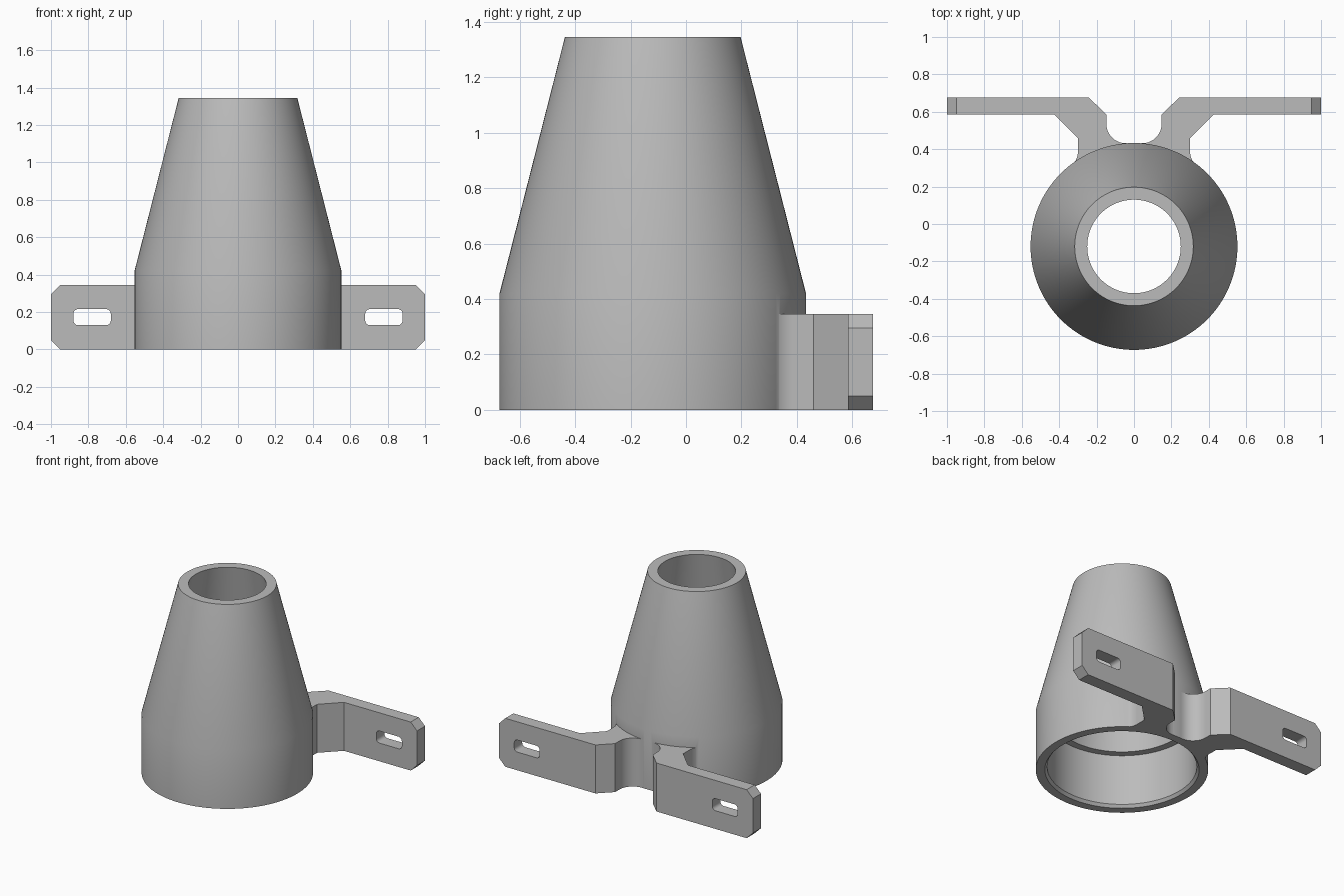
import bpy, bmesh, math
from mathutils import Vector

cube = bpy.data.objects.get("Cube")
if cube:
    bpy.data.objects.remove(cube, do_unlink=True)

grey = bpy.data.materials.new("plain grey")
grey.use_nodes = True
grey.diffuse_color = (0.5, 0.5, 0.5, 1)
grey.node_tree.nodes["Principled BSDF"].inputs["Base Color"].default_value = (0.5, 0.5, 0.5, 1)

CENTRE = Vector((0, -0.12))
RADIUS = 0.553
HEIGHT = 0.345


def make_object(name, bm):
    bmesh.ops.recalc_face_normals(bm, faces=bm.faces)
    mesh = bpy.data.meshes.new(name)
    bm.to_mesh(mesh)
    bm.free()
    mesh.materials.append(grey)
    obj = bpy.data.objects.new(name, mesh)
    bpy.context.collection.objects.link(obj)
    return obj


def revolve(name, profile, steps=128):
    bm = bmesh.new()
    rings = []
    for r, z in profile:
        ring = []
        for i in range(steps):
            a = math.tau * i / steps
            ring.append(bm.verts.new((CENTRE.x + r * math.cos(a), CENTRE.y + r * math.sin(a), z)))
        rings.append(ring)
    for k, low in enumerate(rings):
        high = rings[(k + 1) % len(rings)]
        for i in range(steps):
            j = (i + 1) % steps
            bm.faces.new((low[i], low[j], high[j], high[i]))
    return make_object(name, bm)


def arc(centre, r, start, end, steps=12):
    """Points along an arc, angles in radians."""
    return [Vector(centre) + r * Vector((math.cos(a), math.sin(a)))
            for a in (start + (end - start) * i / steps for i in range(steps + 1))]


def apply_boolean(target, tool, operation):
    mod = target.modifiers.new(operation.lower(), "BOOLEAN")
    mod.operation = operation
    mod.solver = "EXACT"
    mod.object = tool
    bpy.context.view_layer.objects.active = target
    bpy.ops.object.modifier_apply(modifier=mod.name)
    bpy.data.objects.remove(tool, do_unlink=True)


# Hollow nozzle with a stepped, chamfered socket underneath
nozzle = revolve("tapered_nozzle", [
    (RADIUS, 0), (RADIUS, 0.42), (0.317, 1.345), (0.25, 1.345),
    (0.43, 0.38), (0.48, 0.38), (0.48, 0.02), (0.495, 0)])


def bracket(side):
    # Plan outline: inner fillet, tab, outer fillet, end buried in the wall
    inner_c, inner_r = Vector((0.043, 0.5365)), 0.105
    outer_c, outer_r = Vector((0.40, 0.387)), 0.10
    to_inner = CENTRE - inner_c
    to_outer = CENTRE - outer_c
    inner_a = math.atan2(to_inner.y, to_inner.x)
    outer_a = math.atan2(to_outer.y, to_outer.x) + math.tau
    outline = arc(inner_c, inner_r, inner_a, 0)
    outline += [Vector(p) for p in ((0.148, 0.585), (0.24, 0.675), (1, 0.675),
                                    (1, 0.585), (0.425, 0.585), (0.30, 0.46))]
    outline += arc(outer_c, outer_r, math.pi, outer_a)
    outline += arc(CENTRE, 0.53, outer_a - math.pi, inner_a + math.pi, 8)

    bm = bmesh.new()
    face = bm.faces.new([bm.verts.new((side * p.x, p.y, 0)) for p in outline])
    grown = bmesh.ops.extrude_face_region(bm, geom=[face])["geom"]
    bmesh.ops.translate(bm, vec=(0, 0, HEIGHT),
                        verts=[v for v in grown if isinstance(v, bmesh.types.BMVert)])
    # Chamfered tab corners
    corners = [e for e in bm.edges
               if all(abs(v.co.x) > 0.99 for v in e.verts)
               and abs(e.verts[0].co.z - e.verts[1].co.z) < 0.01]
    bmesh.ops.bevel(bm, geom=corners, offset=0.05, segments=1, affect="EDGES")
    obj = make_object("left_bracket" if side > 0 else "right_bracket", bm)

    # Rounded mounting slot
    bm = bmesh.new()
    bmesh.ops.create_cube(bm, size=1)
    bmesh.ops.scale(bm, vec=(0.2, 0.3, 0.086), verts=bm.verts)
    bmesh.ops.translate(bm, vec=(side * 0.78, 0.63, 0.1725), verts=bm.verts)
    long_edges = [e for e in bm.edges if abs(e.verts[0].co.y - e.verts[1].co.y) > 0.1]
    bmesh.ops.bevel(bm, geom=long_edges, offset=0.025, segments=5, profile=0.5, affect="EDGES")
    apply_boolean(obj, make_object("slot_cutter", bm), "DIFFERENCE")
    return obj


for side in (1, -1):
    apply_boolean(nozzle, bracket(side), "UNION")
nozzle.name = "nozzle_with_brackets"

bpy.ops.object.select_all(action="DESELECT")
nozzle.select_set(True)
bpy.context.view_layer.objects.active = nozzle
bpy.ops.object.shade_smooth_by_angle(angle=math.radians(30))
